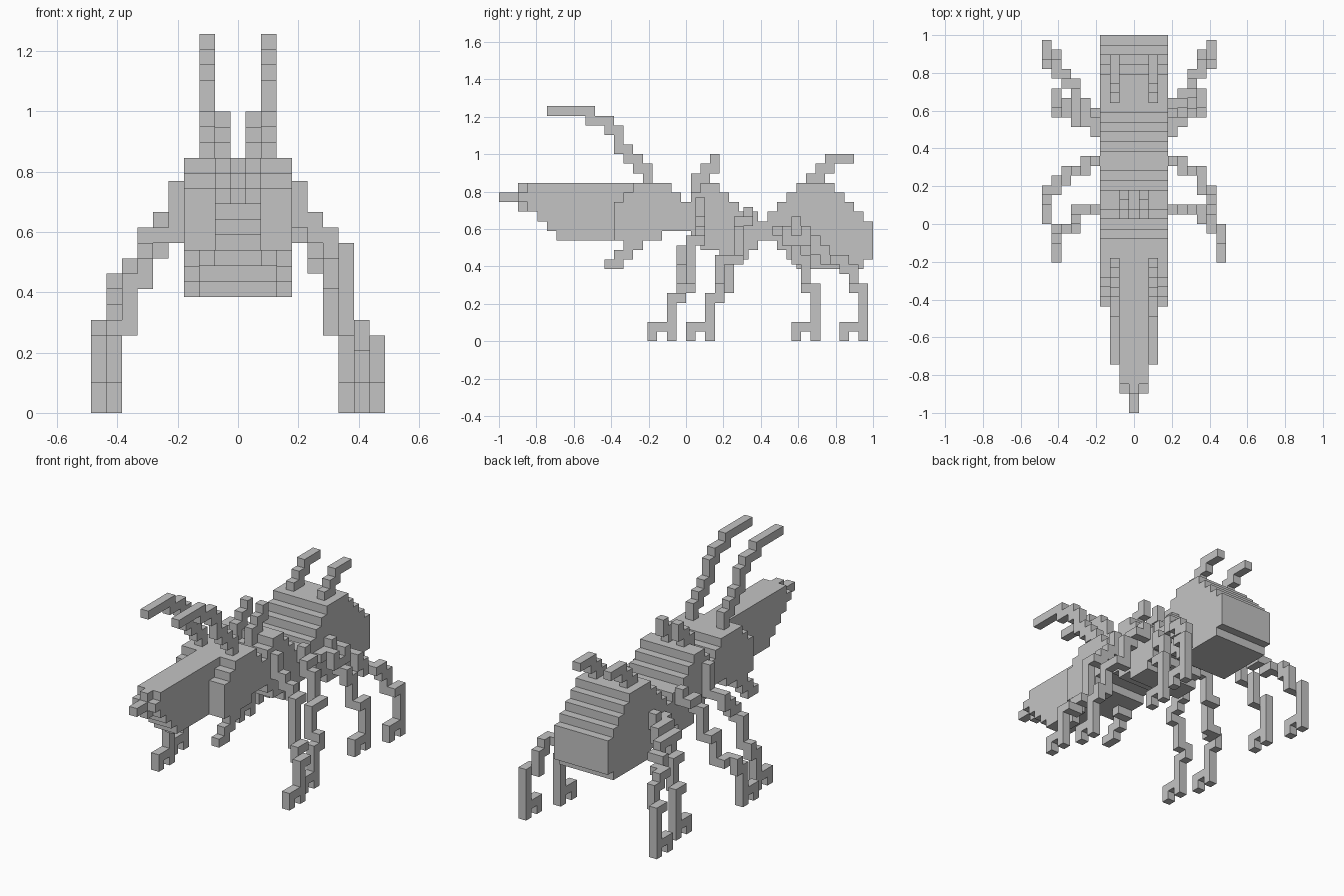
import bpy, bmesh
from mathutils import Vector

cube = bpy.data.objects.get("Cube")
if cube:
    bpy.data.objects.remove(cube, do_unlink=True)

V = 2 / 39  # size of one block

grey = bpy.data.materials.new("plain grey")
grey.use_nodes = True
COLOUR = (0.55, 0.55, 0.55, 1)
grey.diffuse_color = COLOUR
grey.node_tree.nodes["Principled BSDF"].inputs["Base Color"].default_value = COLOUR


def finish(name, bm):
    bmesh.ops.remove_doubles(bm, verts=bm.verts, dist=1e-5)
    bmesh.ops.recalc_face_normals(bm, faces=bm.faces)
    mesh = bpy.data.meshes.new(name)
    bm.to_mesh(mesh)
    bm.free()
    mesh.materials.append(grey)
    obj = bpy.data.objects.new(name, mesh)
    bpy.context.collection.objects.link(obj)
    return obj


def point(x, y, z):
    """Block units to world: x from the centre, y from the front tip, z from the ground."""
    return Vector((x * V, -1 + y * V, z * V))


def stepped_body(name, half_width, start, slices):
    """Extrude a stepped side profile; slices are (length, bottom, top)."""
    top, bottom, y = [], [], start
    for length, lo, hi in slices:
        top += [(y, hi), (y + length, hi)]
        bottom += [(y, lo), (y + length, lo)]
        y += length
    outline = []
    for p in top + bottom[::-1]:
        if not outline or outline[-1] != p:
            outline.append(p)
    bm = bmesh.new()
    face = bm.faces.new([bm.verts.new(point(-half_width, y, z)) for y, z in outline])
    out = bmesh.ops.extrude_face_region(bm, geom=[face])
    verts = [g for g in out["geom"] if isinstance(g, bmesh.types.BMVert)]
    bmesh.ops.translate(bm, verts=verts, vec=(2 * half_width * V, 0, 0))
    return finish(name, bm)


def trace(path):
    """Blocks visited when walking between corners, along x, then y, then z."""
    pos = list(path[0])
    cells = {tuple(pos)}
    for goal in path[1:]:
        for axis in range(3):
            while pos[axis] != goal[axis]:
                pos[axis] += 1 if goal[axis] > pos[axis] else -1
                cells.add(tuple(pos))
    return cells


SIDES = [(a, s) for a in range(3) for s in (-1, 1)]


def blocks(name, cells, side=1):
    """Mesh of unit blocks with only the outer faces; side=-1 mirrors in x."""
    bm = bmesh.new()
    for c in cells:
        for axis, s in SIDES:
            n = list(c)
            n[axis] += s
            if tuple(n) in cells:
                continue
            u, w = (axis + 1) % 3, (axis + 2) % 3
            quad = []
            for du, dw in ((0, 0), (1, 0), (1, 1), (0, 1)):
                p = list(c)
                p[axis] += (s + 1) // 2
                p[u] += du
                p[w] += dw
                quad.append(bm.verts.new(point(side * p[0], p[1], p[2])))
            bm.faces.new(quad)
    return finish(name, bm)


def leg(name, side, path):
    """Jointed leg ending in a heel, with a small toe in front of it."""
    x, y, _ = path[-1]
    foot = [(x, y, 0), (x, y, 1), (x, y - 2, 1), (x, y - 2, 0)]
    blocks(name, trace(path + foot), side)


# Body: snout, back of head with neck, thorax with waist, abdomen
stepped_body("snout", 1.5, 3, [(1, 13.5, 16.5), (1, 12.5, 16.5), (1, 11.5, 16.5), (7, 10.5, 16.5)])
stepped_body("head", 3.5, 12, [(1, 10.5, 14.5), (1, 10.5, 15.5), (3, 10.5, 16.5),
                               (1, 11.5, 16.5), (1, 11.5, 15.5), (1, 11.5, 14.5)])
stepped_body("head_ridge", 1.5, 12, [(2, 14.5, 16.5)])
stepped_body("thorax", 3.5, 20, [(1, 10.5, 15.5), (1, 9.5, 16.5), (1, 9.5, 16.5), (1, 8.5, 15.5),
                                 (1, 8.5, 14.5), (1, 8.5, 13.5), (1, 9.5, 13.5), (1, 10.5, 12.5)])
stepped_body("abdomen", 3.5, 28, [(1, 10.5, 13.5), (1, 9.5, 14.5), (1, 8.5, 15.5), (4, 7.5, 16.5),
                                  (1, 7.5, 15.5), (1, 7.5, 14.5), (1, 7.5, 13.5), (1, 8.5, 12.5)])

# Mouth: a pointed tip in the middle of a small upright cross
blocks("mouth", trace([(-0.5, 0, 14.5), (-0.5, 2, 14.5), (-0.5, 2, 15.5), (-0.5, 2, 13.5)])
       | trace([(-1.5, 2, 14.5), (0.5, 2, 14.5)]))

for side, word in ((1, "left"), (-1, "right")):
    blocks("palp_" + word, trace([(1.5, 14, 9.5), (2.5, 13, 9.5), (2.5, 13, 8.5),
                                  (2.5, 12, 8.5), (2.5, 12, 7.5), (2.5, 11, 7.5)]), side)

    # Long feelers on the head, short horns on the thorax and abdomen
    blocks("feeler_" + word, trace([(1.5, 15, 16.5), (1.5, 15, 17.5), (1.5, 14, 17.5), (1.5, 14, 18.5),
                                    (1.5, 13, 18.5), (1.5, 13, 19.5), (1.5, 12, 19.5), (1.5, 12, 21.5),
                                    (1.5, 11, 21.5), (1.5, 11, 22.5), (1.5, 9, 22.5), (1.5, 9, 23.5),
                                    (1.5, 5, 23.5)]), side)
    blocks("thorax_horn_" + word, trace([(0.5, 20, 15.5), (0.5, 20, 16.5), (0.5, 21, 16.5),
                                         (0.5, 21, 17.5), (0.5, 22, 17.5), (0.5, 22, 18.5)]), side)
    blocks("abdomen_horn_" + word, trace([(1.5, 32, 16.5), (1.5, 33, 16.5), (1.5, 33, 17.5),
                                          (1.5, 34, 17.5), (1.5, 34, 18.5), (1.5, 36, 18.5)]), side)

# Left legs, front to back
leg("left_leg_1", 1, [(3.5, 20.5, 14), (3.5, 20.5, 12), (4.5, 20.5, 11), (5.5, 20.5, 10),
                      (6.5, 19.5, 10), (6.5, 19.5, 5), (7.5, 18.5, 4), (8.5, 17.5, 4)])
leg("left_leg_2", 1, [(3.5, 25.5, 13), (3.5, 25.5, 12), (4.5, 24.5, 11), (5.5, 24.5, 8),
                      (6.5, 23.5, 8), (6.5, 22.5, 5), (7.5, 22.5, 4), (7.5, 21.5, 4)])
leg("left_leg_3", 1, [(3.5, 28.5, 11), (3.5, 29.5, 11), (4.5, 29.5, 10), (4.5, 30.5, 9),
                      (5.5, 30.5, 8), (5.5, 31.5, 5), (6.5, 32.5, 4)])
leg("left_leg_4", 1, [(3.5, 30.5, 12), (3.5, 30.5, 11), (3.5, 31.5, 11), (4.5, 31.5, 10),
                      (4.5, 32.5, 10), (5.5, 32.5, 9), (5.5, 33.5, 9), (5.5, 33.5, 8),
                      (5.5, 34.5, 8), (6.5, 35.5, 7), (6.5, 36.5, 5), (7.5, 37.5, 4)])

# Right legs, front to back
leg("right_leg_1", -1, [(3.5, 20.5, 14), (3.5, 20.5, 11), (4.5, 20.5, 11), (5.5, 20.5, 10),
                        (5.5, 19.5, 9), (5.5, 18.5, 8), (6.5, 18.5, 5), (7.5, 18.5, 4), (7.5, 17.5, 4)])
leg("right_leg_2", -1, [(3.5, 25.5, 13), (3.5, 25.5, 12), (4.5, 24.5, 11), (5.5, 24.5, 8),
                        (6.5, 23.5, 8), (6.5, 23.5, 5), (7.5, 22.5, 5), (8.5, 22.5, 4), (8.5, 21.5, 4)])
leg("right_leg_3", -1, [(3.5, 28.5, 11), (3.5, 29.5, 11), (4.5, 29.5, 10), (5.5, 30.5, 8),
                        (6.5, 31.5, 5), (7.5, 32.5, 4)])
leg("right_leg_4", -1, [(3.5, 30.5, 12), (3.5, 30.5, 11), (4.5, 31.5, 11), (4.5, 31.5, 10),
                        (5.5, 32.5, 10), (5.5, 32.5, 9), (5.5, 33.5, 9), (6.5, 33.5, 8),
                        (6.5, 34.5, 8), (7.5, 35.5, 7), (7.5, 36.5, 5), (8.5, 37.5, 4)])
